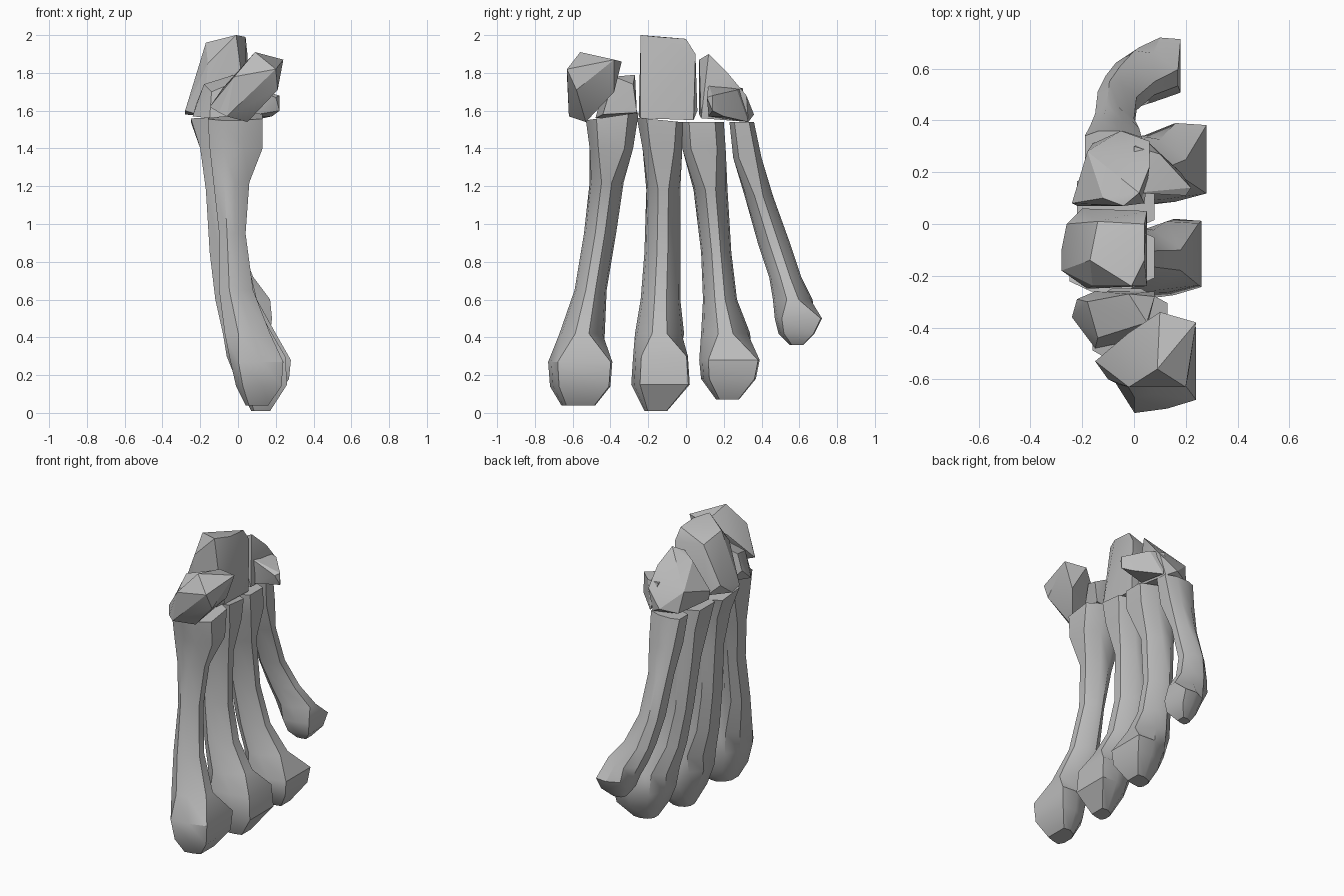
import bpy
import bmesh
import math
from mathutils import Vector

SCALE = 0.01      # part measurements are written in hundredths of a unit

default_cube = bpy.data.objects.get("Cube")
if default_cube:
    bpy.data.objects.remove(default_cube, do_unlink=True)

# One plain bone colour
bone_grey = bpy.data.materials.new("bone_grey")
bone_grey.use_nodes = True
grey = (0.5, 0.5, 0.5, 1)
bone_grey.diffuse_color = grey
bone_grey.node_tree.nodes["Principled BSDF"].inputs["Base Color"].default_value = grey


def mirrored(half):
    """Complete a cross-section from its back half."""
    return half + [(x, -y) for x, y in reversed(half)]


# Cross-sections: blocky base, shaft with a palm-side ridge, skewed square head
base = mirrored([(1, 0.6), (0.3, 1), (-0.5, 1), (-1, 0.7)])
shaft = mirrored([(1, 0.3), (0.2, 0.9), (-0.4, 1), (-1, 0.55)])
head = [(1, 0.95), (0.2, 1), (-0.6, 0.7), (-1, 0.2),
        (-1, -0.6), (-0.7, -1), (0.2, -0.9), (1, -0.7)]
sections = [base] * 2 + [shaft] * 4 + [head] * 3


def finish(name, bm, angle):
    """Turn a bmesh into a named, shaded object."""
    bmesh.ops.recalc_face_normals(bm, faces=bm.faces)
    mesh = bpy.data.meshes.new(name)
    bm.to_mesh(mesh)
    bm.free()
    mesh.materials.append(bone_grey)
    part = bpy.data.objects.new(name, mesh)
    bpy.context.collection.objects.link(part)
    bpy.ops.object.select_all(action="DESELECT")
    part.select_set(True)
    bpy.context.view_layer.objects.active = part
    bpy.ops.object.shade_smooth_by_angle(angle=math.radians(angle))


def long_bone(name, top_slope, stations):
    """Loft a shaft through stations of (height, front, back, right, left)
    extents; the top face rises backwards by top_slope."""
    bm = bmesh.new()
    rings = []
    for section, station in zip(sections, stations):
        height, front, back, right, left = station
        centre = Vector(((right + left) / 2, (front + back) / 2, height))
        half_x, half_y = (left - right) / 2, (back - front) / 2
        slope = 0 if rings else top_slope
        ring = []
        for x, y in section:
            offset = Vector((x * half_x, y * half_y, y * half_y * slope))
            ring.append(bm.verts.new((centre + offset) * SCALE))
        rings.append(ring)
    count = len(base)
    for upper, lower in zip(rings, rings[1:]):
        for i in range(count):
            j = (i + 1) % count
            bm.faces.new((upper[i], upper[j], lower[j], lower[i]))
    bm.faces.new(rings[0])
    bm.faces.new(rings[-1])
    finish(name, bm, angle=35)


def faceted_bone(name, corners):
    """Wrap a rough faceted block around its corner points."""
    bm = bmesh.new()
    for corner in corners:
        bm.verts.new(Vector(corner) * SCALE)
    hull = bmesh.ops.convex_hull(bm, input=bm.verts)
    loose = {v for v in hull["geom_interior"] + hull["geom_unused"]
             if isinstance(v, bmesh.types.BMVert)}
    bmesh.ops.delete(bm, geom=list(loose), context="VERTS")
    finish(name, bm, angle=25)


# Four long bones, from the front of the row to the back
long_bone("first_long_bone", 0.15, [
    (157, -53, -25, -16, 13),
    (140, -51, -28, -15, 13),
    (122, -51, -33, -13, 6),
    (95, -54, -37, -10, 4),
    (65, -59, -42, -10, 8),
    (42, -67, -43, -7, 17),
    (27, -73, -39, -4, 24),
    (14, -72, -40, -1, 23),
    (4, -66, -48, 4, 16),
])
long_bone("second_long_bone", -0.1, [
    (155, -26, 0, -25, 8),
    (140, -23, -2, -20, 7),
    (118, -21, -3, -17, 3),
    (85, -22, -3, -15, 3),
    (60, -24, -3, -12, 8),
    (42, -27, -1, -8, 18),
    (30, -28, 1, -6, 25),
    (15, -29, 2, 0, 26),
    (1, -22, -10, 7, 17),
])
long_bone("third_long_bone", 0, [
    (154, -3, 20, -22, 8),
    (140, -2, 21, -19, 8),
    (118, 4, 22, -17, 3),
    (85, 8, 24, -14, 4),
    (60, 9, 27, -10, 10),
    (42, 8, 34, -5, 20),
    (28, 7, 39, -2, 28),
    (18, 8, 37, 2, 27),
    (7, 16, 28, 8, 20),
])
long_bone("fourth_long_bone", 0, [
    (154, 23, 36, -19, 3),
    (135, 25, 40, -17, 2),
    (115, 31, 46, -15, 0),
    (90, 38, 55, -14, 1),
    (72, 44, 61, -11, 8),
    (60, 46, 67, -7, 17),
    (50, 47, 72, -2, 18),
    (42, 49, 68, 1, 17),
    (36, 55, 62, 5, 12),
])

# Small blocky bones sitting above the row
faceted_bone("front_block", [
    (-15, -53, 162), (-10, -60, 159), (-6, -62, 157), (5, -53, 154),
    (-2, -63, 178), (20, -63, 182), (21, -58, 171), (24, -38, 187),
    (9, -56, 191), (10, -34, 186), (18, -38, 170), (-2, -42, 178),
    (-8, -50, 172),
])
faceted_bone("front_wedge", [
    (-24, -36, 157), (-15, -48, 156), (-22, -29, 164), (-15, -26, 156),
    (8, -26, 159), (8, -28, 174), (-18, -30, 174), (-2, -27, 179),
    (4, -44, 158), (-14, -44, 170), (5, -38, 178),
])
faceted_bone("middle_block", [
    (-17, -14, 196), (-1, -24, 200), (4, -14, 199), (4, 0, 198),
    (-14, 1, 191), (-16, -24, 185), (5, 5, 190), (5, 4, 155),
    (5, -24, 156), (-28, -10, 158), (-28, -18, 160), (-23, -12, 176),
    (-20, 6, 160), (-26, 0, 166), (-18, -25, 157),
])
faceted_bone("back_block", [
    (-24, 8, 165), (-22, 7, 158), (-18, 28, 170), (-16, 31, 156),
    (-5, 36, 158), (2, 33, 154), (6, 32, 168), (-4, 7, 187),
    (2, 12, 190), (-12, 10, 183), (6, 22, 180), (4, 8, 156),
])
faceted_bone("back_block_hook", [
    (0, 12, 174), (0, 30, 172), (4, 33, 154), (4, 12, 157),
    (20, 11, 167), (22, 14, 168), (22, 14, 160), (18, 20, 157),
    (10, 27, 171),
])
